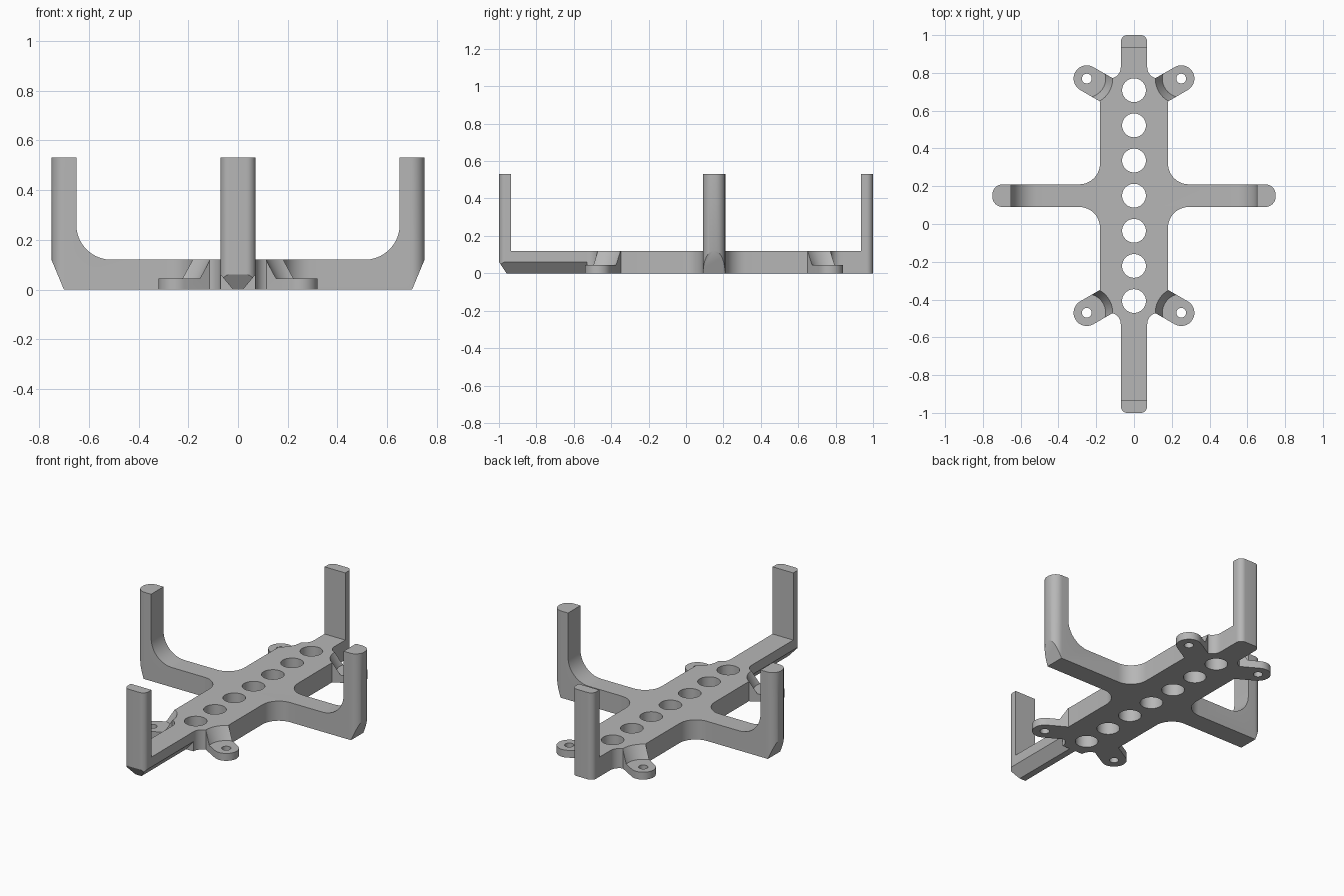
import bpy, bmesh, math
from mathutils import Vector

cube = bpy.data.objects.get("Cube")
if cube:
    bpy.data.objects.remove(cube)

grey = bpy.data.materials.new("mid_grey")
grey.use_nodes = True
GREY = (0.47, 0.47, 0.47, 1)
grey.diffuse_color = GREY
grey.node_tree.nodes["Principled BSDF"].inputs["Base Color"].default_value = GREY


def rounded(corners, steps=10):
    """Round each right-angled (x, y, radius) corner."""
    out = []
    for i, (x, y, r) in enumerate(corners):
        p = Vector((x, y))
        if r == 0:
            out.append(p)
            continue
        a = (Vector(corners[i - 1][:2]) - p).normalized()
        b = (Vector(corners[(i + 1) % len(corners)][:2]) - p).normalized()
        for k in range(steps + 1):
            t = math.pi / 2 * k / steps
            out.append(p + r * (a + b - b * math.cos(t) - a * math.sin(t)))
    return out


def prism(name, pts, axis, lo, hi):
    """Extrude a 2D profile along the given axis."""
    place = {"x": lambda u, v, w: (w, u, v),
             "y": lambda u, v, w: (u, w, v),
             "z": lambda u, v, w: (u, v, w)}[axis]
    bm = bmesh.new()
    low = [bm.verts.new(place(u, v, lo)) for u, v in pts]
    high = [bm.verts.new(place(u, v, hi)) for u, v in pts]
    bm.faces.new(low)
    bm.faces.new(high)
    for i in range(len(pts)):
        bm.faces.new((low[i - 1], low[i], high[i], high[i - 1]))
    return finish(name, bm)


def cone(name, x, y, z0, z1, r0, r1, sides=40):
    bm = bmesh.new()
    bmesh.ops.create_cone(bm, cap_ends=True, segments=sides, radius1=r0,
                          radius2=r1, depth=z1 - z0)
    bmesh.ops.translate(bm, verts=bm.verts, vec=(x, y, (z0 + z1) / 2))
    return finish(name, bm)


def finish(name, bm):
    bmesh.ops.recalc_face_normals(bm, faces=bm.faces)
    mesh = bpy.data.meshes.new(name)
    bm.to_mesh(mesh)
    bm.free()
    obj = bpy.data.objects.new(name, mesh)
    bpy.context.collection.objects.link(obj)
    mesh.materials.append(grey)
    return obj


def combine(target, tool, operation):
    bpy.context.view_layer.objects.active = target
    mod = target.modifiers.new(operation, "BOOLEAN")
    mod.operation = operation
    mod.solver = "EXACT"
    mod.object = tool
    bpy.ops.object.modifier_apply(modifier=mod.name)
    bpy.data.objects.remove(tool)


TOP, TALL, MID = 0.12, 0.53, 0.15

# Cross-shaped outline, extruded to post height
side = [(0.07, -1, 0.035), (0.07, -0.47, 0.06), (0.18, -0.47, 0.03),
        (0.18, 0.09, 0.11), (0.75, 0.09, 0.055), (0.75, 0.21, 0.055),
        (0.18, 0.21, 0.11), (0.18, 0.77, 0.03), (0.07, 0.77, 0.06),
        (0.07, 1, 0.035)]
outline = side + [(-x, y, r) for x, y, r in reversed(side)]
frame = prism("cross_frame", rounded(outline), "z", 0, TALL)

# Hollow out above the arms, leaving four posts
hollow = [(-0.65, TOP, 0.14), (0.65, TOP, 0.14), (0.65, 0.7, 0), (-0.65, 0.7, 0)]
combine(frame, prism("hollow", rounded(hollow), "y", -0.935, 0.935), "DIFFERENCE")

# Sloped undersides of the side arm tips and the front arm
for s in (-1, 1):
    tip = [(s * 0.69, -0.024), (s * 0.80, 0.24), (s * 0.85, -0.024)]
    combine(frame, prism("tip_cut", tip, "y", 0, 0.3), "DIFFERENCE")
    edge = [(s * 0.0, -0.024), (s * 0.12, 0.12), (s * 0.12, -0.024)]
    combine(frame, prism("edge_cut", edge, "y", -1.1, -0.53), "DIFFERENCE")
toe = [(-0.94, -0.03), (-1.02, 0.09), (-1.1, -0.03)]
combine(frame, prism("toe_cut", toe, "x", -0.2, 0.2), "DIFFERENCE")

# Four angled mounting lugs with conical clearance above and a screw hole
for sx in (-1, 1):
    for sy in (-1, 1):
        c = Vector((sx * 0.25, MID + sy * 0.62))
        d = Vector((sx * math.cos(math.pi / 6), sy * 0.5))
        n = Vector((-d.y, d.x))
        pts = [c + 0.07 * (d * math.sin(t) + n * math.cos(t))
               for t in (math.pi * k / 16 for k in range(17))]
        pts += [c - 0.2 * d - 0.07 * n, c - 0.2 * d + 0.07 * n]
        combine(frame, prism("lug", pts, "z", 0, TOP), "UNION")
        combine(frame, cone("clearance", c.x, c.y, 0.045, 0.145, 0.1, 0.15), "DIFFERENCE")
        combine(frame, cone("screw_hole", c.x, c.y, -0.1, 0.2, 0.026, 0.026, 24), "DIFFERENCE")

# Row of seven round holes along the spine
for i in range(-3, 4):
    combine(frame, cone("spine_hole", 0, MID + i * 0.186, -0.1, 0.3, 0.063, 0.063),
            "DIFFERENCE")

bpy.ops.object.select_all(action="DESELECT")
frame.select_set(True)
bpy.context.view_layer.objects.active = frame
bpy.ops.object.shade_smooth_by_angle(angle=math.radians(30))
